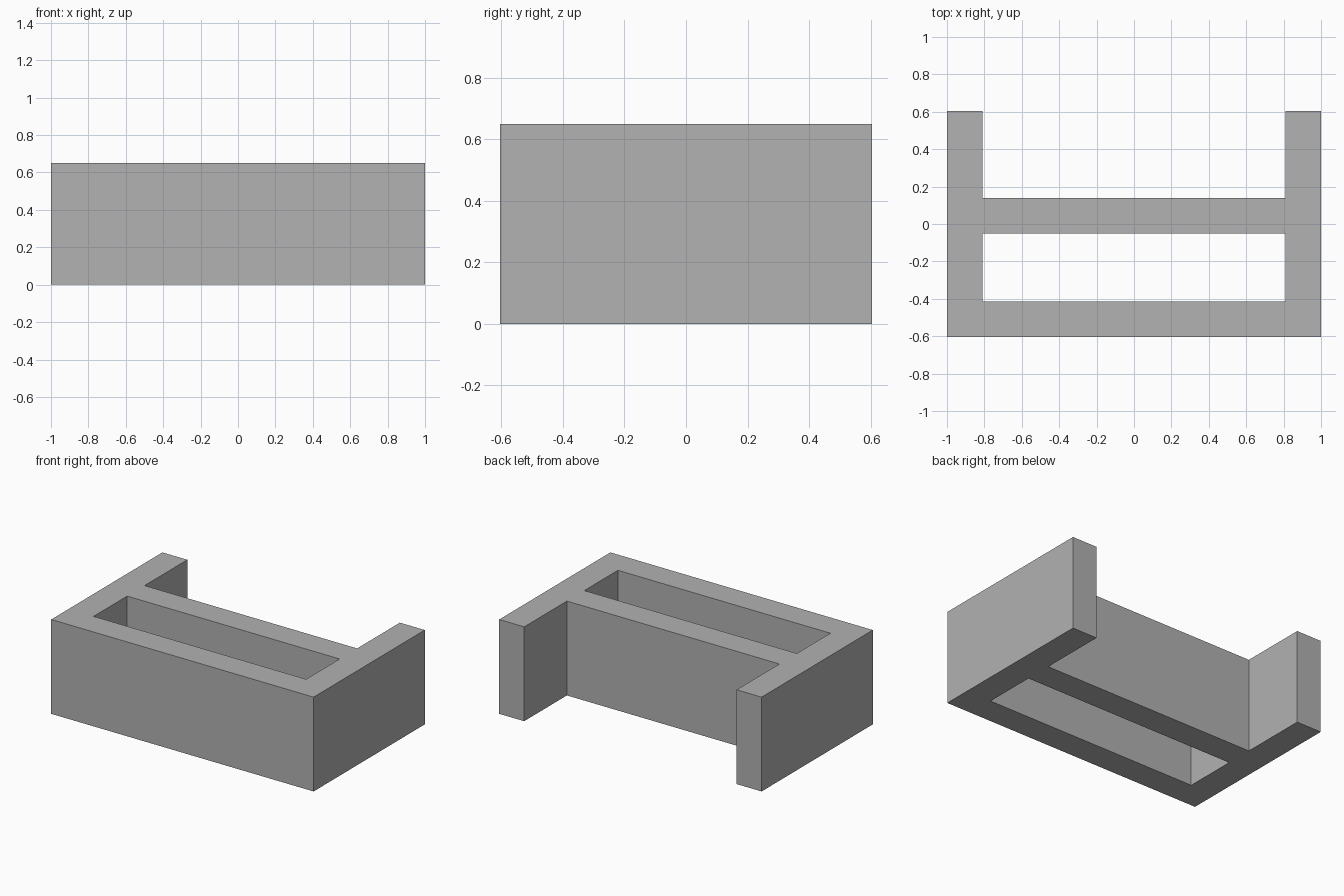
import bpy
import bmesh
from math import radians

cube = bpy.data.objects.get("Cube")
if cube:
    bpy.data.objects.remove(cube, do_unlink=True)

# Plain grey material
grey = bpy.data.materials.new("plain grey")
grey.use_nodes = True
colour = (0.445, 0.445, 0.445, 1)
grey.diffuse_color = colour
grey.node_tree.nodes["Principled BSDF"].inputs["Base Color"].default_value = colour

# Plan lines of the frame: side walls run the full depth, two crossbars join them
height = 0.65
xs = [-1, -0.81, 0.81, 1]
ys = [-0.605, -0.415, -0.05, 0.14, 0.605]
open_rows = {1, 3}  # slot between the bars, and the open back

bm = bmesh.new()
grid = [[bm.verts.new((x, y, 0)) for y in ys] for x in xs]
for i in range(len(xs) - 1):
    for j in range(len(ys) - 1):
        if i == 1 and j in open_rows:
            continue
        bm.faces.new((grid[i][j], grid[i + 1][j], grid[i + 1][j + 1], grid[i][j + 1]))

# Raise the plan into a solid, keeping the floor faces
floor = bm.faces[:]
raised = bmesh.ops.extrude_face_region(bm, geom=floor, use_keep_orig=True)["geom"]
bmesh.ops.translate(bm, vec=(0, 0, height),
                    verts=[v for v in raised if isinstance(v, bmesh.types.BMVert)])
bmesh.ops.recalc_face_normals(bm, faces=bm.faces[:])

# Merge the flat wall strips
bmesh.ops.dissolve_limit(bm, angle_limit=radians(1), verts=bm.verts[:], edges=bm.edges[:])

mesh = bpy.data.meshes.new("double_bar_frame")
bm.to_mesh(mesh)
bm.free()
mesh.materials.append(grey)
frame = bpy.data.objects.new("double_bar_frame", mesh)
bpy.context.collection.objects.link(frame)
